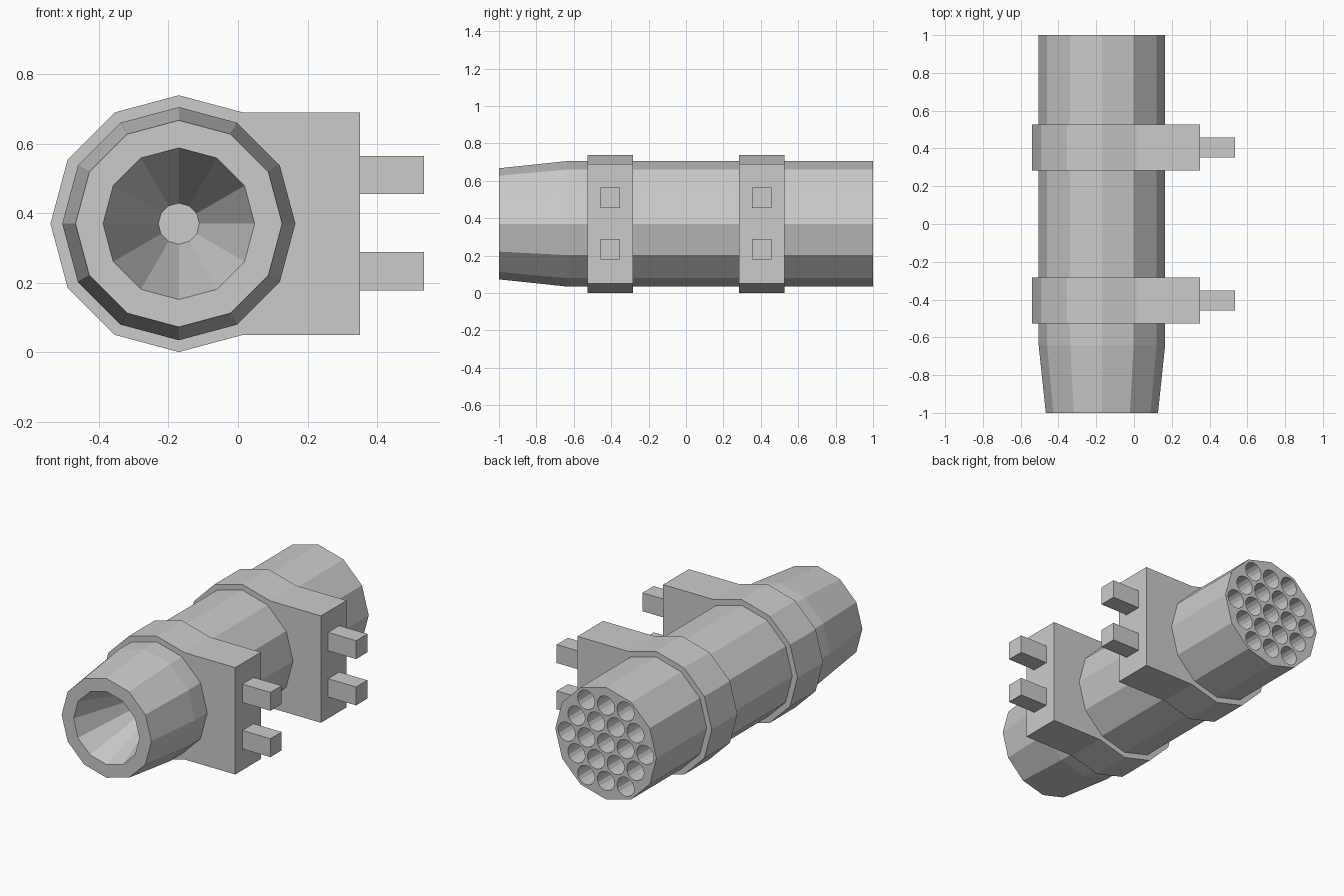
import bpy, bmesh
from math import sin, cos, radians

if "Cube" in bpy.data.objects:
    bpy.data.objects.remove(bpy.data.objects["Cube"])

CX, CZ = -0.17, 0.37   # axis of the tube (runs along y)


def finish(bm, name):
    bmesh.ops.recalc_face_normals(bm, faces=bm.faces)
    mesh = bpy.data.meshes.new(name)
    bm.to_mesh(mesh)
    bm.free()
    obj = bpy.data.objects.new(name, mesh)
    bpy.context.collection.objects.link(obj)
    return obj


def ring_points(r, n=12, cx=CX, cz=CZ):
    return [(cx + r * cos(radians(360 * i / n)), cz + r * sin(radians(360 * i / n))) for i in range(n)]


def add_prism(bm, outline, y0, y1):
    front = [bm.verts.new((x, y0, z)) for x, z in outline]
    back = [bm.verts.new((x, y1, z)) for x, z in outline]
    n = len(outline)
    bm.faces.new(front)
    bm.faces.new(back[::-1])
    for i in range(n):
        j = (i + 1) % n
        bm.faces.new((front[i], back[i], back[j], front[j]))


# Twelve-sided tube: conical mouth, rim, tapered nose, straight body
bm = bmesh.new()
rings = [[bm.verts.new((x, y, z)) for x, z in ring_points(r)]
         for r, y in [(0.218, -1), (0.297, -1), (0.335, -0.64), (0.335, 1)]]
apex = bm.verts.new((CX, -0.35, CZ))
for i in range(12):
    j = (i + 1) % 12
    bm.faces.new((apex, rings[0][i], rings[0][j]))
    for a, b in zip(rings, rings[1:]):
        bm.faces.new((a[i], b[i], b[j], a[j]))
bm.faces.new(rings[-1])
tube = finish(bm, "launch_tube")

# Nineteen blind holes in a hexagonal pattern at the rear
bm = bmesh.new()
pitch = 0.13
for row in range(-2, 3):
    count = 5 - abs(row)
    for k in range(count):
        hx = CX + (k - (count - 1) / 2) * pitch
        hz = CZ + row * pitch * sin(radians(60))
        add_prism(bm, ring_points(0.057, 16, hx, hz), 0.5, 1.1)
cutter = finish(bm, "hole_cutter")
cutter.hide_render = True
mod = tube.modifiers.new("rear_holes", 'BOOLEAN')
mod.operation = 'DIFFERENCE'
mod.solver = 'EXACT'
mod.object = cutter
bpy.context.view_layer.objects.active = tube
bpy.ops.object.modifier_apply(modifier=mod.name)
bpy.data.objects.remove(cutter)

# Clamp brackets: round on the left, squared off on the right, with two pegs each
clamp = ring_points(0.369)[2:11]
clamp += [(0.35, clamp[-1][1]), (0.35, clamp[0][1])]
for side, yc in (("front", -0.405), ("rear", 0.405)):
    bm = bmesh.new()
    add_prism(bm, clamp, yc - 0.121, yc + 0.121)
    finish(bm, side + "_clamp_bracket")
    for level, zc in (("lower", 0.233), ("upper", 0.51)):
        bm = bmesh.new()
        h = 0.055
        add_prism(bm, [(0.35, zc - h), (0.535, zc - h), (0.535, zc + h), (0.35, zc + h)],
                  yc - 0.053, yc + 0.053)
        finish(bm, f"{side}_{level}_mounting_peg")
